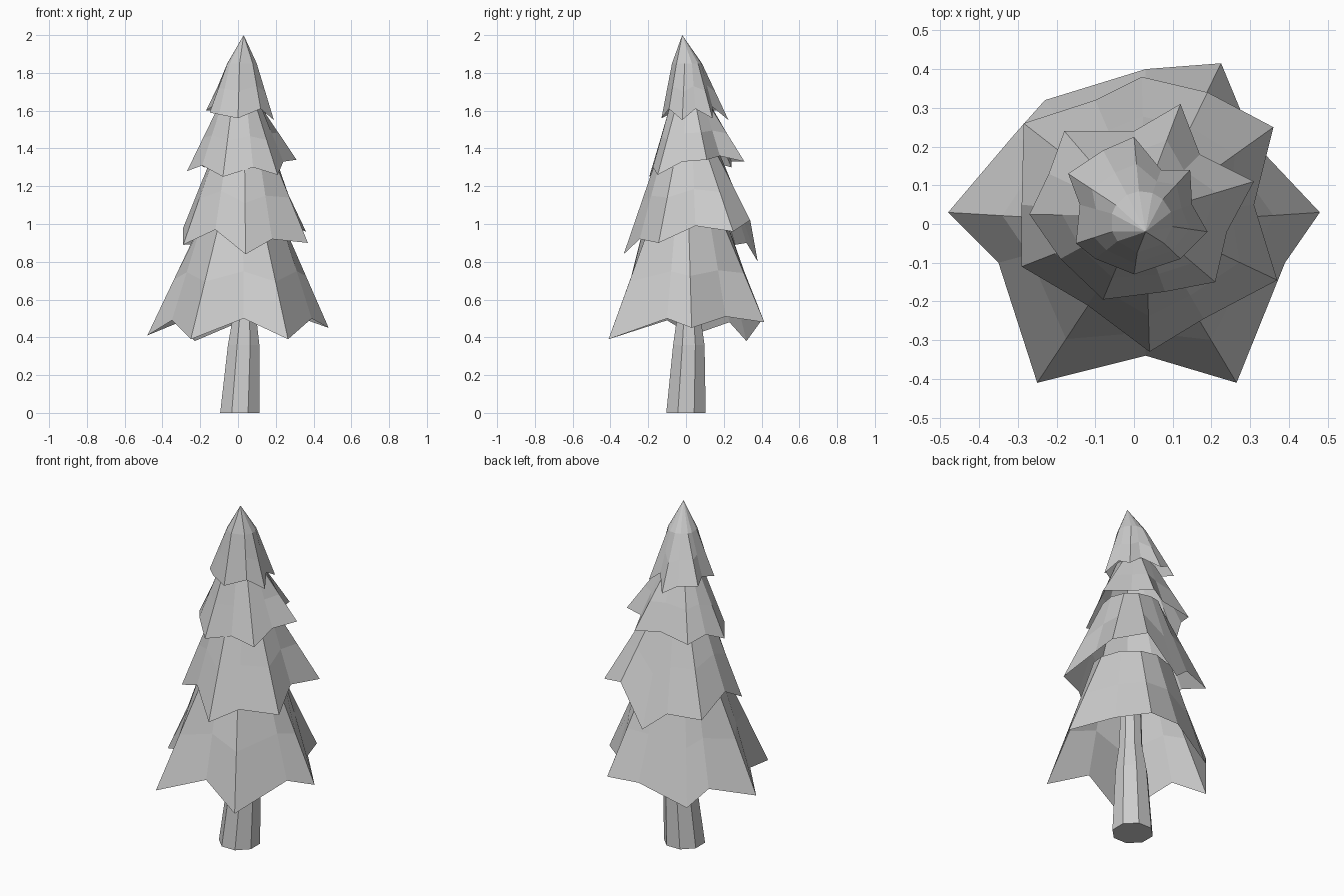
import bpy
import bmesh
from math import atan2, cos, sin, hypot, pi

if "Cube" in bpy.data.objects:
    bpy.data.objects.remove(bpy.data.objects["Cube"])


def loft(name, rings, tip=None, cap_bottom=False):
    """Skin a stack of equal-count rings, optionally closing to a tip."""
    bm = bmesh.new()
    vs = [[bm.verts.new(p) for p in ring] for ring in rings]
    n = len(vs[0])
    for a, b in zip(vs, vs[1:]):
        for i in range(n):
            j = (i + 1) % n
            bm.faces.new((a[i], a[j], b[j], b[i]))
    if tip:
        t = bm.verts.new(tip)
        for i in range(n):
            bm.faces.new((vs[-1][i], vs[-1][(i + 1) % n], t))
    if cap_bottom:
        bm.faces.new(vs[0][::-1])
    me = bpy.data.meshes.new(name)
    bm.to_mesh(me)
    bm.free()
    ob = bpy.data.objects.new(name, me)
    bpy.context.collection.objects.link(ob)
    return ob


def tier(name, rim, centre, r, z, tip=None):
    """Skirt of branches: jagged rim narrowing to a round ring at height z."""
    cx, cy = centre
    top, mid = [], []
    for x, y, h in rim:
        a = atan2(y - cy, x - cx)
        t = (cx + r * cos(a), cy + r * sin(a), z)
        top.append(t)
        mid.append(tuple(p + (q - p) * 0.5 for p, q in zip((x, y, h), t)))
    return loft(name, [rim, mid, top], tip)


# Branch tiers, each rim alternating drooping tips and raised notches
tier("bottom_branches", [
    (.48, .03, .45), (.31, .21, .51), (.225, .415, .48), (.03, .40, .49),
    (-.23, .32, .38), (-.31, .23, .48), (-.48, .03, .41), (-.35, -.10, .49),
    (-.25, -.41, .39), (.03, -.34, .50), (.265, -.41, .39), (.39, -.10, .50),
], (.02, .0), .22, 1.0)

tier("lower_branches", [
    (.37, -.145, .90), (.31, .05, .99), (.36, .25, .96), (.19, .34, 1.02),
    (.02, .38, .80), (-.10, .32, .90), (-.285, .26, .89), (-.29, .05, .98),
    (-.29, -.11, .89), (-.12, -.21, .97), (.04, -.33, .84), (.18, -.245, .92),
], (.03, .015), .16, 1.38)

tier("upper_branches", [
    (.31, .11, 1.34), (.17, .18, 1.36), (.12, .31, 1.33), (0, .24, 1.33),
    (-.18, .24, 1.30), (-.22, .13, 1.33), (-.27, .025, 1.28), (-.19, -.09, 1.31),
    (-.08, -.195, 1.25), (.08, -.175, 1.30), (.21, -.15, 1.26), (.24, -.02, 1.33),
], (.01, .02), .11, 1.63)

tier("top_branches", [
    (.19, -.02, 1.55), (.15, .05, 1.61), (.145, .14, 1.56), (.07, .14, 1.62),
    (0, .225, 1.55), (-.08, .19, 1.60), (-.17, .13, 1.60), (-.14, .05, 1.62),
    (-.15, -.05, 1.59), (-.10, -.09, 1.58), (0, -.13, 1.56), (.12, -.09, 1.61),
], (.02, .005), .08, 1.85, tip=(.03, -.02, 2.0))

# Trunk, flared and leaning slightly
profile = [(.01, 0, .113, 0), (.03, .015, .09, .36),
           (.035, .015, .065, .52), (.03, .01, .05, 1.0)]
loft("trunk", [[(cx + r * cos(2 * pi * (i + .5) / 8), cy + r * sin(2 * pi * (i + .5) / 8), z)
                for i in range(8)] for cx, cy, r, z in profile], cap_bottom=True)
